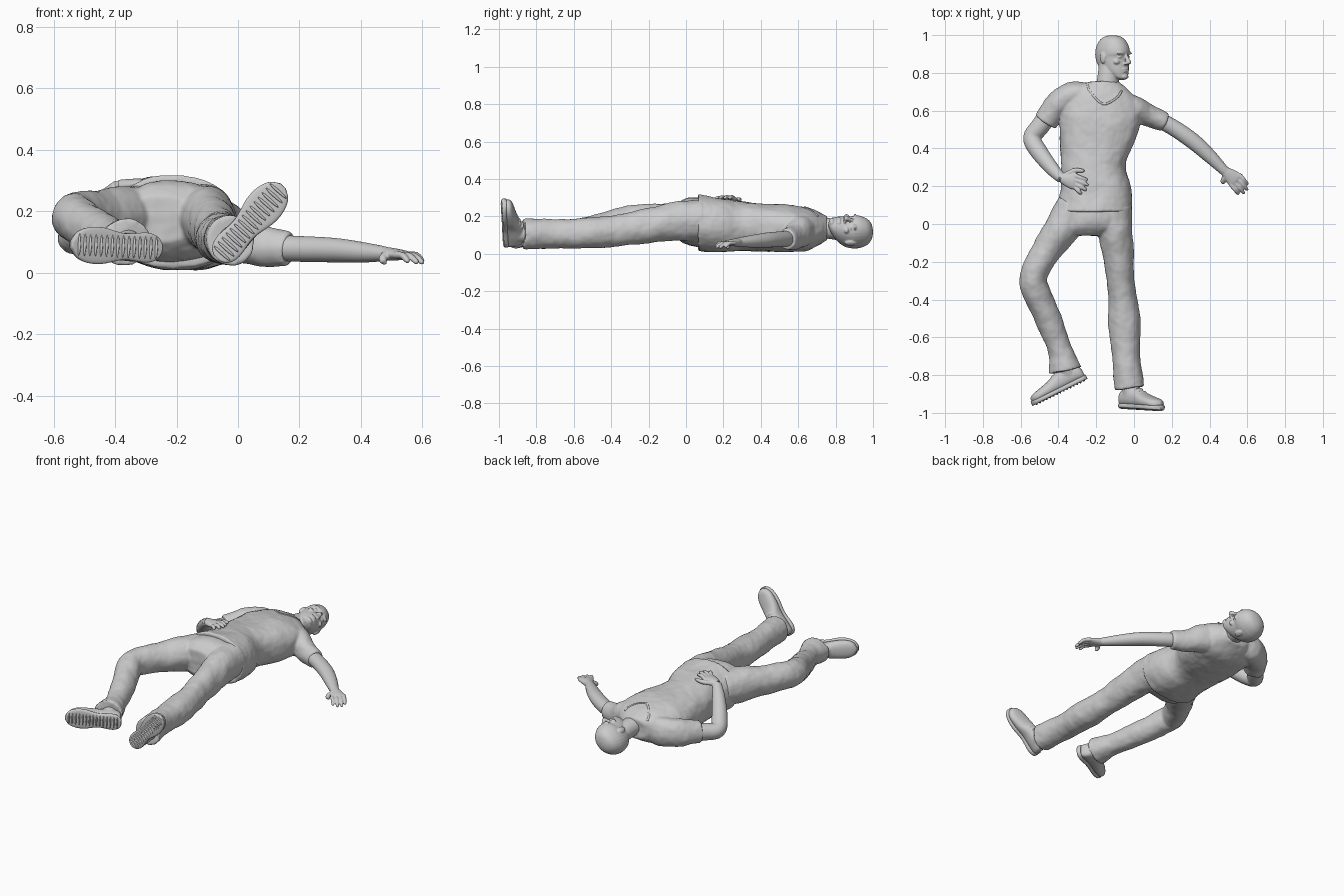
import bpy, bmesh, math
from mathutils import Vector as V, Matrix
from mathutils.bvhtree import BVHTree

X, Y, Z = V((1, 0, 0)), V((0, 1, 0)), V((0, 0, 1))


def catmull(rows, sub):
    rows = [list(r) for r in rows]
    out = []
    for i in range(len(rows) - 1):
        p = [rows[max(i - 1, 0)], rows[i], rows[i + 1], rows[min(i + 2, len(rows) - 1)]]
        for k in range(sub):
            t = k / sub
            out.append([b + .5 * t * (c - a + t * (2 * a - 5 * b + 4 * c - d + t * (3 * (b - c) + d - a)))
                        for a, b, c, d in zip(*p)])
    return out + [rows[-1]]


def loft(bm, stations, axes=None, p=1.0, n=28, sub=5):
    """Skin elliptical sections (x, y, z, half width, half height), closed at both ends."""
    st = catmull(stations, sub)
    rings = []
    for i, (x, y, z, a, b) in enumerate(st):
        if axes:
            s, u = axes
        else:
            t = V(st[min(i + 1, len(st) - 1)][:3]) - V(st[max(i - 1, 0)][:3])
            s = t.cross(Z).normalized()
            u = s.cross(t).normalized()
        ring = []
        for k in range(n):
            c, q = math.cos(math.tau * k / n), math.sin(math.tau * k / n)
            c, q = (math.copysign(abs(w) ** p, w) for w in (c, q))
            ring.append(bm.verts.new(V((x, y, z)) + s * (max(a, .001) * c) + u * (max(b, .001) * q)))
        rings.append(ring)
    for r, q in zip(rings, rings[1:]):
        for k in range(n):
            bm.faces.new((r[k], r[(k + 1) % n], q[(k + 1) % n], q[k]))
    bm.faces.new(rings[0])
    bm.faces.new(rings[-1])


def ball(bm, c, size, axes=(X, Y, Z)):
    m = Matrix([a * s for a, s in zip(axes, size)]).transposed().to_4x4()
    bmesh.ops.create_uvsphere(bm, u_segments=20, v_segments=12, radius=1, matrix=Matrix.Translation(c) @ m)


def finish(name, bm, voxel=.007, smooth=3, folds=0):
    bmesh.ops.recalc_face_normals(bm, faces=bm.faces)
    me = bpy.data.meshes.new(name)
    bm.to_mesh(me)
    bm.free()
    ob = bpy.data.objects.new(name, me)
    bpy.context.collection.objects.link(ob)
    for f in me.polygons:
        f.use_smooth = True
    if voxel:
        r = ob.modifiers.new("merge", 'REMESH')
        r.mode, r.voxel_size, r.use_smooth_shade = 'VOXEL', voxel, True
        s = ob.modifiers.new("soften", 'SMOOTH')
        s.factor, s.iterations = .5, smooth
    if folds:
        tex = bpy.data.textures.new(name + "_folds", 'CLOUDS')
        tex.noise_scale = .11
        d = ob.modifiers.new("folds", 'DISPLACE')
        d.texture, d.strength, d.mid_level = tex, folds, .5
    return ob


# Shirt: torso and two short sleeves
bm = bmesh.new()
loft(bm, [(-.21, .065, .166, .200, .152), (-.203, .20, .152, .184, .143), (-.215, .32, .147, .171, .130),
          (-.19, .45, .138, .202, .128), (-.176, .56, .136, .214, .125), (-.178, .65, .132, .198, .112),
          (-.178, .715, .135, .145, .083), (-.16, .755, .137, .08, .062)], (X, Z), .86, 40)
loft(bm, [(-.22, .675, .13, .06, .08), (-.315, .685, .13, .071, .085), (-.395, .64, .125, .073, .08),
          (-.44, .585, .12, .066, .07), (-.47, .54, .115, .066, .066)])
loft(bm, [(-.11, .63, .13, .075, .09), (-.01, .612, .12, .073, .085), (.075, .575, .092, .060, .068),
          (.165, .537, .076, .050, .056)])
shirt_tree = BVHTree.FromBMesh(bm)
finish("shirt", bm, .007, 4, .014)

# V-neck trim laid on the chest
bm = bmesh.new()
trim = []
for x, y, *_ in catmull([(-.245, .735), (-.232, .70), (-.165, .635), (-.095, .665), (-.065, .705)], 4):
    hit = shirt_tree.ray_cast(V((x, y, 1)), -Z)[0]
    if hit:
        trim.append((*hit, .006, .005))
loft(bm, trim, n=8, sub=1)
finish("collar_trim", bm, 0)

# Trousers: pelvis, bent leg, straight leg
bm = bmesh.new()
loft(bm, [(-.21, .12, .16, .178, .13), (-.215, .04, .17, .19, .13), (-.235, -.02, .175, .17, .115),
          (-.25, -.06, .175, .12, .075)], (X, Z), .9, 36)
loft(bm, [(-.31, .09, .175, .100, .11), (-.385, -.03, .18, .093, .102), (-.462, -.14, .18, .077, .087),
          (-.533, -.28, .182, .073, .078), (-.512, -.37, .165, .073, .073), (-.455, -.5, .132, .072, .070),
          (-.393, -.66, .107, .064, .064), (-.365, -.775, .10, .088, .078)])
loft(bm, [(-.11, .09, .18, .098, .11), (-.098, -.05, .175, .09, .104), (-.081, -.2, .15, .081, .092),
          (-.066, -.34, .126, .074, .084), (-.049, -.53, .11, .086, .082), (-.042, -.7, .107, .074, .080),
          (-.022, -.87, .107, .080, .082)])
finish("trousers", bm, .007, 4, .014)


# Shoes: upper, ankle, laces, sole and tread
def shoe(side, heel, d, ankle, length):
    h, d = V(heel), V(d).normalized()
    n = (Y - d * Y.dot(d)).normalized()
    s = d.cross(n)
    bm = bmesh.new()
    prof = [(0, .05, .022), (.05, .088, .042), (.22, .105, .047), (.42, .095, .045), (.62, .072, .054),
            (.82, .056, .054), (.94, .046, .038), (1, .034, .008)]
    loft(bm, [(*(h + d * t * length + n * w / 2), a, w / 2) for t, w, a in prof], (s, n), .85)
    base, top = h + d * .24 * length + n * .05, V(ankle)
    loft(bm, [(*base.lerp(top, k / 2), .047, .047) for k in range(3)])
    for k in range(4):
        t = .44 + .07 * k
        ball(bm, h + d * t * length + n * (.097 - .013 * k), (.028, .006, .006), (s, d, n))
    finish(side + "_shoe", bm, .005, 3)
    bm = bmesh.new()
    plan = [(-.02, .018), (.03, .038), (.15, .049), (.4, .043), (.65, .059), (.82, .058), (.95, .042), (1.02, .012)]
    loft(bm, [(*(h + d * t * length + n * .005), a, .013) for t, a in plan], (s, n), .5, 32)
    for k in range(15):
        t = .05 + .064 * k
        ball(bm, h + d * t * length - n * .007, (.036, .005, .007), (s, d, n))
    finish(side + "_sole", bm, 0)


shoe("right", (-.255, -.815, .08), (-.89, -.44, .04), (-.368, -.74, .10), .312)
shoe("left", (-.062, -.965, .052), (.67, -.04, .745), (-.022, -.82, .105), .305)


# Arms with hands
def arm(name, path, knuckle, across, tips, thumb, lift):
    bm = bmesh.new()
    loft(bm, path)
    w, k, ac = V(path[-1][:3]), V(knuckle), V(across)
    loft(bm, [(*w, .025, .023), (*w.lerp(k, .5), .037, .020), (*k, .043, .015), (*k.lerp(w, -.15), .036, .008)])
    for i, tip in enumerate(tips):
        a, t = k + ac * (i - 1.5) * .023, V(tip)
        mid = a.lerp(t, .5) + Z * lift
        loft(bm, [(*a.lerp(w, .2), .011, .011), (*a, .0115, .012), (*mid, .011, .011),
                  (*mid.lerp(t, .8), .009, .009), (*t, .003, .003)], n=12)
    a, t = w.lerp(k, .3) - ac * .02, V(thumb)
    loft(bm, [(*a, .014, .014), (*(a.lerp(t, .5) - ac * .012), .014, .013), (*a.lerp(t, .9), .010, .010),
              (*t, .003, .003)], n=12)
    finish(name, bm, .0042, 2)


arm("right_arm", [(-.43, .61, .12, .05, .05), (-.495, .52, .112, .05, .05), (-.54, .455, .112, .047, .047),
                  (-.505, .385, .155, .046, .044), (-.435, .295, .232, .037, .034), (-.385, .242, .28, .027, .025)],
    (-.315, .225, .292), (.15, -.98, 0),
    [(-.245, .232, .298), (-.24, .205, .299), (-.25, .178, .297), (-.278, .158, .292)], (-.262, .285, .293), .008)
arm("left_arm", [(.10, .565, .083, .042, .042), (.20, .515, .078, .043, .042), (.31, .44, .074, .043, .040),
                 (.40, .36, .067, .037, .034), (.478, .282, .062, .026, .024)],
    (.538, .232, .058), (.66, .75, 0),
    [(.555, .157, .035), (.585, .160, .032), (.603, .178, .031), (.603, .208, .035)], (.475, .218, .030), .010)

# Head, turned to one side, with neck and face
H = V((-.106, .88, .123))
f = V((.76, 0, .65)).normalized()
s = Y.cross(f)


def at(h, fwd, side=0):
    return H + Y * h + f * fwd + s * side


bm = bmesh.new()
skull = [(.119, .005, -.025, .012), (.111, .038, -.056, .040), (.09, .066, -.085, .061), (.055, .085, -.104, .074),
         (.025, .089, -.109, .077), (.004, .080, -.108, .075), (-.03, .083, -.098, .071), (-.06, .085, -.07, .064),
         (-.085, .084, -.035, .053), (-.106, .082, .01, .036), (-.117, .072, .035, .012)]
loft(bm, [(*at(h, (a + b) / 2), w, (a - b) / 2) for h, a, b, w in skull], (s, f), .95)
loft(bm, [(-.15, .64, .13, .075, .06), (-.142, .72, .138, .062, .056), (-.136, .78, .133, .057, .055),
          (-.13, .85, .12, .055, .055)])
face = (s, Y, f)
loft(bm, [(*at(.022, .080), .009, .008), (*at(0, .091), .010, .010), (*at(-.025, .104), .015, .013),
          (*at(-.036, .094), .013, .008)], (s, f), n=14)
ball(bm, at(-.059, .083), (.025, .006, .009), face)
ball(bm, at(-.071, .082), (.022, .006, .010), face)
ball(bm, at(-.100, .074), (.024, .015, .018), face)
for e in (-1, 1):
    ball(bm, at(.024, .074, .031 * e), (.026, .007, .013), face)
    ball(bm, at(.004, .066, .031 * e), (.016, .008, .011), face)
    ball(bm, at(-.022, .058, .044 * e), (.020, .014, .016), face)
    ball(bm, at(-.031, .088, .013 * e), (.008, .007, .010), face)
    ball(bm, at(.000, -.012, .077 * e), (.010, .031, .018), face)
finish("head", bm, .004, 2)
